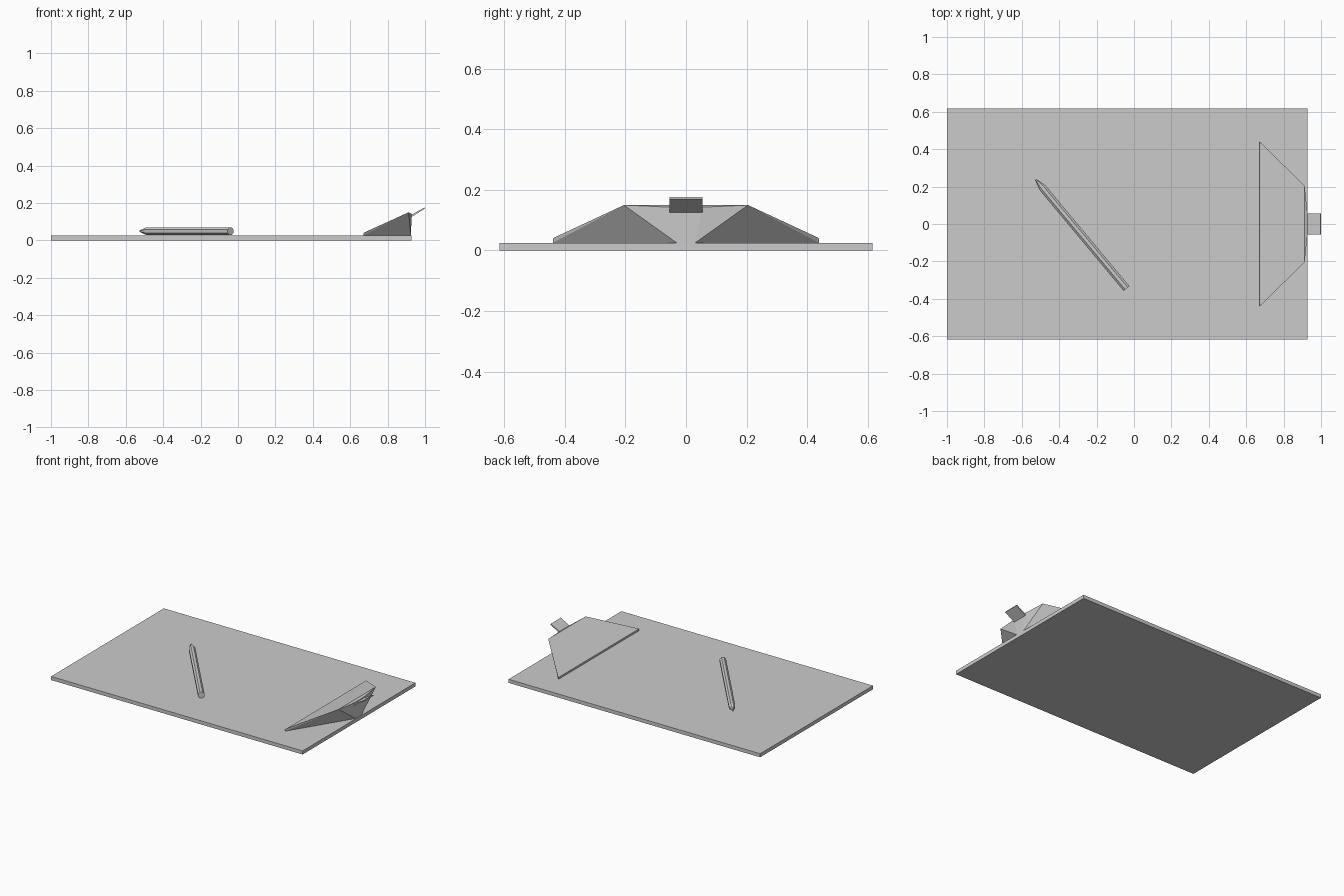
import bpy, bmesh, math
from mathutils import Vector

if "Cube" in bpy.data.objects:
    bpy.data.objects.remove(bpy.data.objects["Cube"])


def make(name, verts, faces):
    bm = bmesh.new()
    vs = [bm.verts.new(v) for v in verts]
    for f in faces:
        bm.faces.new([vs[i] for i in f])
    bmesh.ops.recalc_face_normals(bm, faces=bm.faces)
    me = bpy.data.meshes.new(name)
    bm.to_mesh(me)
    bm.free()
    ob = bpy.data.objects.new(name, me)
    bpy.context.collection.objects.link(ob)
    return ob


def mirrored_solid(name, half):
    """Solid from a half outline of (x, y, z) points mirrored across y = 0."""
    n = len(half)
    verts = list(half) + [(x, -y, z) for x, y, z in half]
    faces = [tuple(range(n)), tuple(range(2 * n - 1, n - 1, -1))]
    faces += [(i, (i + 1) % n, n + (i + 1) % n, n + i) for i in range(n)]
    return make(name, verts, faces)


# Flat backing board
mirrored_solid("board", [(-1, 0.617, 0), (0.927, 0.617, 0),
                         (0.927, 0.617, 0.025), (-1, 0.617, 0.025)])

# Wedge clip: sloping trapezoid top, undercut sides, narrow foot
half = [(0.67, 0.44, 0.025), (0.67, 0.44, 0.037), (0.675, 0.437, 0.042),
        (0.912, 0.205, 0.15), (0.928, 0.055, 0.143), (0.925, 0.03, 0.025)]
n = 6
verts = half + [(x, -y, z) for x, y, z in half]
faces = [(i, (i + 1) % n, n + (i + 1) % n, n + i) for i in range(n)]
for o in (0, n):
    faces += [(o, o + 1, o + 2, o + 3), (o, o + 3, o + 5), (o + 3, o + 4, o + 5)]
make("clip", verts, faces)

# Thumb tab rising from the back of the clip
mirrored_solid("thumb_tab", [(0.926, 0.055, 0.124), (1.0, 0.055, 0.170),
                             (0.997, 0.055, 0.176), (0.926, 0.055, 0.136)])

# Pen lying diagonally, eight-sided with a tapered point
tip, end = Vector((-0.525, 0.237, 0.049)), Vector((-0.04, -0.345, 0.049))
axis = (end - tip).normalized()
side, up = Vector((-axis.y, axis.x, 0)), Vector((0, 0, 1))
sides, rings = 8, [(0, 0.004), (0.065, 0.022), ((end - tip).length, 0.022)]
verts = []
for d, r in rings:
    for k in range(sides):
        a = 2 * math.pi * (k + 0.5) / sides
        verts.append(tip + axis * d + (side * math.cos(a) + up * math.sin(a)) * r)
faces = [tuple(range(sides)), tuple(range(2 * sides, 3 * sides))]
for j in range(len(rings) - 1):
    for k in range(sides):
        m = (k + 1) % sides
        faces.append((j * sides + k, j * sides + m,
                      (j + 1) * sides + m, (j + 1) * sides + k))
make("pen", verts, faces)
